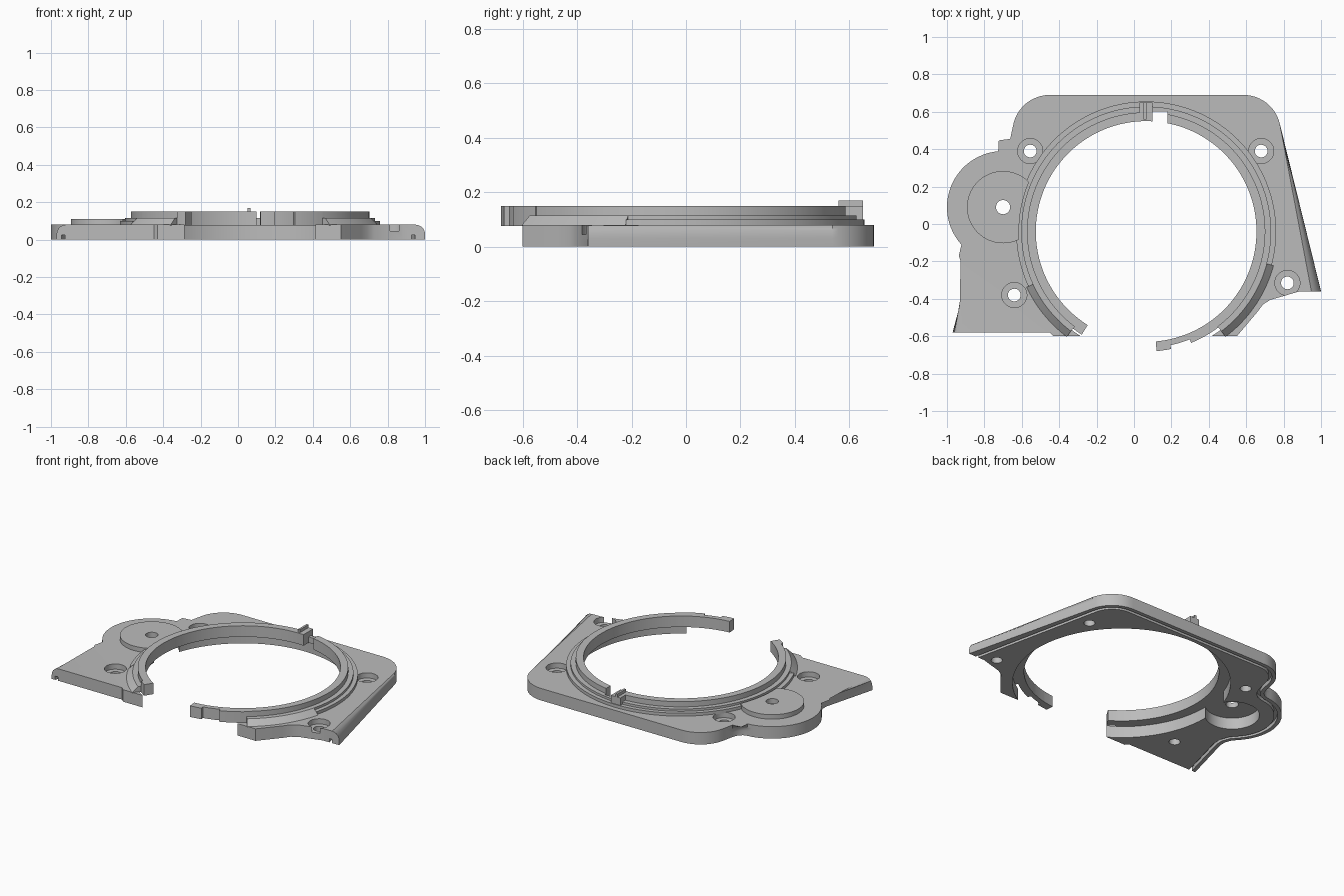
import bpy, bmesh
from math import radians, sin, cos
from mathutils import Vector

cube = bpy.data.objects.get("Cube")
if cube:
    bpy.data.objects.remove(cube, do_unlink=True)

grey = bpy.data.materials.new("mid grey")
grey.use_nodes = True
GREY = (0.5, 0.5, 0.5, 1)
grey.diffuse_color = GREY
grey.node_tree.nodes["Principled BSDF"].inputs["Base Color"].default_value = GREY

CX, CY = 0.065, -0.04          # centre of the round opening
BOSS = (-0.70, 0.09)
SCREWS = [(-0.555, 0.39), (0.68, 0.39), (0.82, -0.315), (-0.64, -0.38)]


def arc(cx, cy, r, a0, a1, n):
    angles = [radians(a0 + (a1 - a0) * i / n) for i in range(n + 1)]
    return [(cx + r * cos(a), cy + r * sin(a)) for a in angles]


def finish(name, bm):
    bmesh.ops.recalc_face_normals(bm, faces=bm.faces)
    mesh = bpy.data.meshes.new(name)
    bm.to_mesh(mesh)
    bm.free()
    mesh.materials.append(grey)
    obj = bpy.data.objects.new(name, mesh)
    bpy.context.collection.objects.link(obj)
    return obj


def prism(name, pts, z0, z1, rounded=None):
    """Extrude an outline; round the top edges listed in the range."""
    bm = bmesh.new()
    low = [bm.verts.new((x, y, z0)) for x, y in pts]
    top = [bm.verts.new((x, y, z1)) for x, y in pts]
    n = len(pts)
    bm.faces.new(low[::-1])
    bm.faces.new(top)
    for i in range(n):
        j = (i + 1) % n
        bm.faces.new((low[i], low[j], top[j], top[i]))
    if rounded:
        edges = [bm.edges.get((top[i], top[i + 1])) for i in rounded]
        bmesh.ops.bevel(bm, geom=edges, offset=0.05, offset_type='OFFSET',
                        segments=5, profile=0.5, affect='EDGES', clamp_overlap=False)
    return finish(name, bm)


def disc(name, centre, r, z0, z1, n=48):
    return prism(name, arc(*centre, r, 0, 360, n)[:-1], z0, z1)


def box(name, x0, x1, y0, y1, z0, z1):
    return prism(name, [(x0, y0), (x1, y0), (x1, y1), (x0, y1)], z0, z1)


def sweep(name, profile, a0, a1):
    """Turn a (radius, height) profile around the opening."""
    bm = bmesh.new()
    steps = max(2, round((a1 - a0) / 2.5))
    rows = []
    for i in range(steps + 1):
        a = radians(a0 + (a1 - a0) * i / steps)
        rows.append([bm.verts.new((CX + r * cos(a), CY + r * sin(a), z)) for r, z in profile])
    k = len(profile)
    for p, q in zip(rows, rows[1:]):
        for i in range(k):
            j = (i + 1) % k
            bm.faces.new((p[i], p[j], q[j], q[i]))
    bm.faces.new(rows[0])
    bm.faces.new(rows[-1])
    return finish(name, bm)


def activate(obj):
    bpy.ops.object.select_all(action='DESELECT')
    obj.select_set(True)
    bpy.context.view_layer.objects.active = obj


def cut(obj, *cutters):
    for c in cutters:
        mod = obj.modifiers.new("cut", 'BOOLEAN')
        mod.operation = 'DIFFERENCE'
        mod.solver = 'EXACT'
        mod.object = c
        activate(obj)
        bpy.ops.object.modifier_apply(modifier=mod.name)
        bpy.data.objects.remove(c, do_unlink=True)


def offset(path, d):
    """Shift an open path to its left by d."""
    out = []
    for i, p in enumerate(path):
        a = Vector(path[max(i - 1, 0)])
        b = Vector(path[min(i + 1, len(path) - 1)])
        t = (b - a).normalized()
        out.append((p[0] - t.y * d, p[1] + t.x * d))
    return out


# Base plate: C-shaped outline with a rounded outer rim
front_right = [(0.55, -0.6), (0.66, -0.47), (0.69, -0.43), (0.73, -0.405),
               (0.8, -0.385), (0.88, -0.362)]
rim = [(1.0, -0.36)]
rim += arc(0.585, 0.49, 0.2, 14, 90, 12)
rim += arc(-0.45, 0.49, 0.2, 90, 170, 12)
rim += [(-0.662, 0.455), (-0.675, 0.42), (-0.698, 0.397)]
rim += arc(*BOSS, 0.3, 95, 222, 24)
rim += [(-0.893, -0.145), (-0.876, -0.19), (-0.878, -0.235), (-0.97, -0.58)]
front_left = [(-0.45, -0.58), (-0.43, -0.6)]
opening = arc(CX, CY, 0.66, 238, -58, 110)
first = len(front_right)
plate = prism("base_plate", front_right + rim + front_left + opening, 0, 0.08,
              range(first, first + len(rim) - 1))

# Sealing groove under the rim
d = Vector((-0.245, -0.97)) * 0.1
path = [(1.0 - d.x * -0.25, -0.36 + d.y)] + rim[1:-1] + [(-0.997, -0.68)]
groove = prism("groove_cutter", offset(path, 0.025) + offset(path, 0.045)[::-1], -0.01, 0.025)
cut(plate, groove)

# Screw holes with counterbores, and the pocket under the boss
for p in SCREWS:
    cut(plate, disc("bore_cutter", p, 0.067, 0.045, 0.2),
        disc("hole_cutter", p, 0.034, -0.1, 0.2, 32))
cut(plate, disc("pocket_cutter", BOSS, 0.165, -0.1, 0.076),
    disc("hole_cutter", BOSS, 0.038, -0.1, 0.2, 32))

# Round boss, trimmed where it meets the ring
boss = disc("round_boss", BOSS, 0.193, 0.076, 0.11, 64)
cut(boss, disc("ring_cutter", (CX, CY), 0.68, -0.1, 0.3, 144),
    disc("hole_cutter", BOSS, 0.038, -0.1, 0.3, 32))

# Ring: stepped along the back, chamfered near the front, plain at the ends
wall = [(0.59, 0.076), (0.59, 0.15), (0.637, 0.15), (0.637, 0.115), (0.668, 0.115)]
stepped = wall + [(0.668, 0.1), (0.695, 0.1), (0.695, 0.076)]
chamfered = wall + [(0.705, 0.08), (0.705, 0.076)]


def plain(r):
    return [(0.59, 0.076), (0.59, 0.15), (r, 0.15), (r, 0.076)]


ring = sweep("stepped_ring", stepped, -15, 205)
parts = [plate, boss, ring,
         sweep("ring_chamfer_right", chamfered, -53, -15),
         sweep("ring_chamfer_left", chamfered, 205, 233),
         sweep("ring_end_left", plain(0.65), 233, 238),
         sweep("ring_end_right", plain(0.642), -68, -53),
         sweep("ring_neck", plain(0.622), -78, -68),
         sweep("ring_tab", plain(0.642), -85, -78)]

# Gap in the ring wall with a stop block and fin beside it
cut(ring, box("gap_cutter", 0.1, 0.18, 0.4, 0.602, 0.0, 0.3))
box("stop_block", 0.03, 0.1, 0.555, 0.65, 0.08, 0.15)
box("stop_fin", 0.052, 0.066, 0.56, 0.65, 0.14, 0.17)

for part in parts:
    activate(part)
    bpy.ops.object.shade_smooth_by_angle(angle=radians(30))
